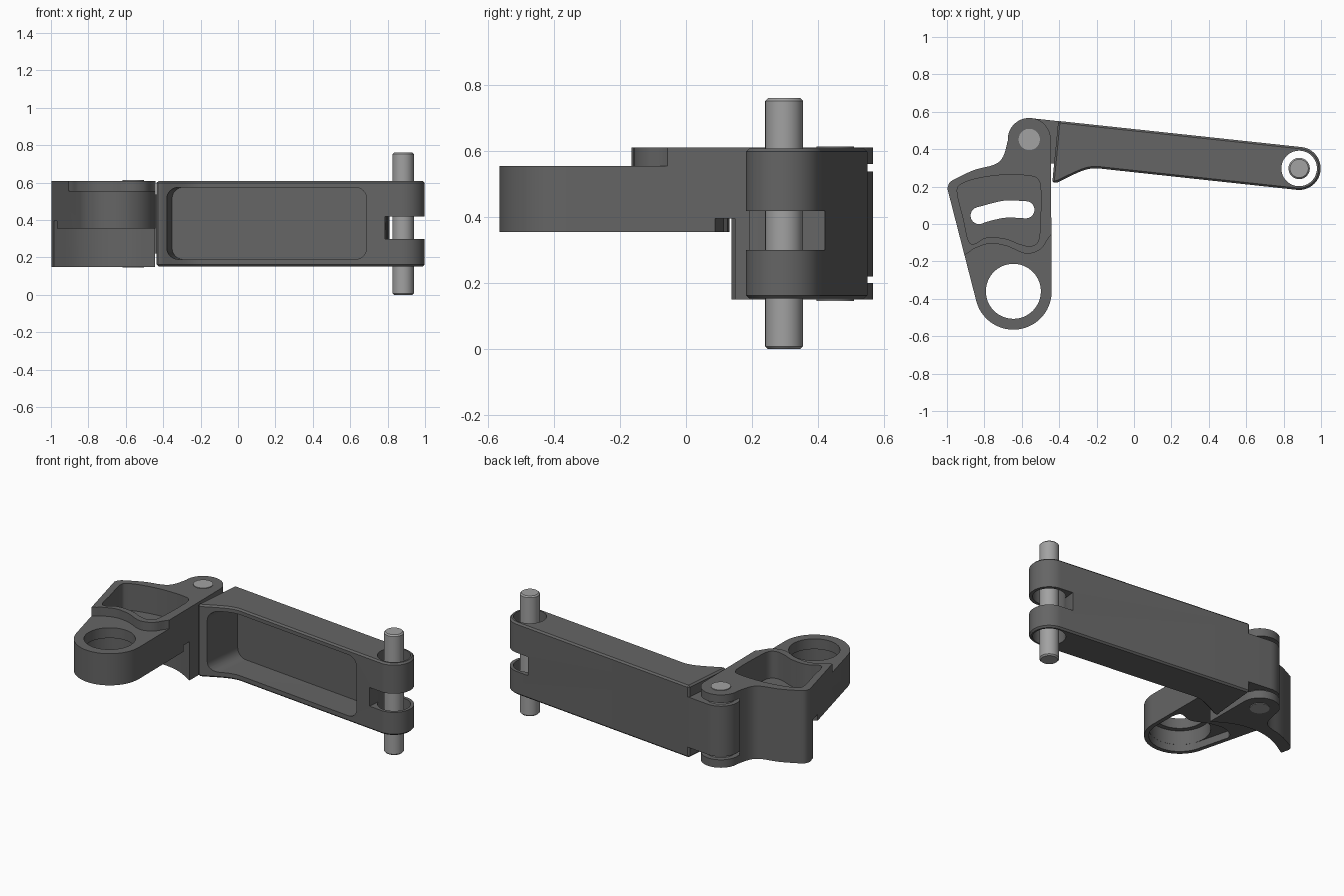
import bpy, bmesh
from math import sin, cos, radians, atan2, degrees
from mathutils import Matrix, Vector

if "Cube" in bpy.data.objects:
    bpy.data.objects.remove(bpy.data.objects["Cube"])

HINGE = Vector((-0.56, 0.452))
TIP = Vector((0.883, 0.297))
RING = Vector((-0.645, -0.36))
U = (TIP - HINGE).normalized()          # along the arm
N = Vector((-U.y, U.x))                 # across the arm, to the back
TILT = degrees(atan2(U.y, U.x))


def material(name, grey):
    m = bpy.data.materials.new(name)
    m.diffuse_color = (grey, grey, grey, 1)
    m.use_nodes = True
    m.node_tree.nodes["Principled BSDF"].inputs["Base Color"].default_value = m.diffuse_color
    return m


DARK = material("dark_metal", 0.13)
LIGHT = material("pin_metal", 0.36)


def arc(c, r, a0, a1, n=24):
    return [(c[0] + r * cos(radians(a0 + (a1 - a0) * i / n)),
             c[1] + r * sin(radians(a0 + (a1 - a0) * i / n))) for i in range(n + 1)]


def circle(c, r, n=64):
    return arc(c, r, 0, 360, n)[:-1]


def smooth(pts, closed=False, n=6):
    """Catmull-Rom curve through points."""
    p = [Vector(q) for q in pts]
    m = len(p)
    get = (lambda i: p[i % m]) if closed else (lambda i: p[max(0, min(m - 1, i))])
    out = []
    for i in range(m if closed else m - 1):
        a, b, c, d = (get(i + k) for k in (-1, 0, 1, 2))
        for j in range(n):
            t = j / n
            out.append(0.5 * (2 * b + (c - a) * t + (2 * a - 5 * b + 4 * c - d) * t * t
                              + (3 * b - a - 3 * c + d) * t ** 3))
    return [tuple(q) for q in out] + ([] if closed else [tuple(p[-1])])


def prism(name, pts, z0, z1, matrix=None, mat=DARK):
    bm = bmesh.new()
    face = bm.faces.new([bm.verts.new((x, y, z0)) for x, y in pts])
    ext = bmesh.ops.extrude_face_region(bm, geom=[face])
    top = [g for g in ext["geom"] if isinstance(g, bmesh.types.BMVert)]
    bmesh.ops.translate(bm, verts=top, vec=(0, 0, z1 - z0))
    if matrix:
        bm.transform(matrix)
    bmesh.ops.recalc_face_normals(bm, faces=bm.faces)
    me = bpy.data.meshes.new(name)
    bm.to_mesh(me)
    bm.free()
    me.materials.append(mat)
    ob = bpy.data.objects.new(name, me)
    bpy.context.collection.objects.link(ob)
    return ob


def bevel(ob, width):
    m = ob.modifiers.new("bevel", 'BEVEL')
    m.width, m.segments = width, 1
    m.limit_method, m.angle_limit = 'ANGLE', radians(50)


def finish(ob, cutters=(), unions=()):
    """Apply the booleans, shade, and drop the helpers."""
    for helper in list(unions) + list(cutters):
        m = ob.modifiers.new("bool", 'BOOLEAN')
        m.operation = 'UNION' if helper in unions else 'DIFFERENCE'
        m.solver = 'EXACT'
        m.object = helper
        helper.hide_render = True
    bpy.ops.object.select_all(action='DESELECT')
    bpy.context.view_layer.objects.active = ob
    ob.select_set(True)
    bpy.ops.object.convert(target='MESH')
    bpy.ops.object.shade_smooth_by_angle(angle=radians(30))
    for helper in list(unions) + list(cutters):
        bpy.data.objects.remove(helper)


# Bracket: outer outline, counter-clockwise from the lug
back = smooth([(-0.675, 0.445), (-0.70, 0.36), (-0.745, 0.318), (-0.85, 0.29),
               (-0.945, 0.247), (-0.985, 0.222), (-0.998, 0.19)])
outline = arc(HINGE, 0.115, 0, 178) + back + arc(RING, 0.205, 195, 360, 36)
bracket = prism("bracket", outline, 0.15, 0.61)

# Underside: curved front of the rear wall, and the curved step before it
wall_arc = smooth([(-1.1, 0.06), (-0.98, 0.14), (-0.85, 0.212), (-0.72, 0.24),
                   (-0.58, 0.22), (-0.445, 0.15), (-0.3, 0.06)])
step_arc = smooth([(-1.15, -0.02), (-0.96, 0.07), (-0.84, 0.118), (-0.72, 0.132),
                   (-0.58, 0.12), (-0.445, 0.088), (-0.25, 0.02)])
hollow = arc(RING, 0.178, 195, 360, 30) + smooth(
    [(-0.467, -0.22), (-0.49, -0.165), (-0.58, -0.185), (-0.68, -0.145),
     (-0.78, -0.13), (-0.85, -0.16), (-0.87, -0.20)])

# Raised rim front edge, pocket, and swept slot with round ends
wave = smooth([(-1.05, -0.23), (-0.905, -0.165), (-0.85, -0.13), (-0.77, -0.105),
               (-0.68, -0.118), (-0.58, -0.158), (-0.50, -0.135), (-0.445, -0.06), (-0.35, 0.03)])
pocket = smooth([(-0.945, 0.17), (-0.92, 0.215), (-0.83, 0.245), (-0.70, 0.262),
                 (-0.56, 0.258), (-0.51, 0.235), (-0.498, 0.17), (-0.50, 0.03),
                 (-0.51, -0.085), (-0.55, -0.118), (-0.61, -0.108), (-0.69, -0.078),
                 (-0.79, -0.073), (-0.85, -0.105), (-0.885, -0.09), (-0.91, 0.02)], True)
line = smooth([(-0.828, 0.045), (-0.76, 0.065), (-0.68, 0.08), (-0.578, 0.076)])
slot = (arc(line[-1], 0.046, -92, 88, 12) + [(x, y + 0.046) for x, y in line[-3:2:-1]]
        + arc(line[0], 0.046, 106, 286, 12) + [(x, y - 0.046) for x, y in line[3:-2]])

finish(bracket, [
    prism("cut_under_rear", wall_arc + [(-0.3, -0.1), (-1.1, -0.1)], 0.0, 0.355),
    prism("cut_step", [p for p in wall_arc if -1.08 < p[0] < -0.32]
          + [p for p in step_arc[::-1] if -1.08 < p[0] < -0.32], 0.0, 0.395),
    prism("cut_under_front", [(-1.2, -1), (-0.2, -1), (-0.2, 0.03), (-1.2, 0.03)], -0.01, 0.355),
    prism("cut_top_front", wave + [(-0.3, -1), (-1.05, -1)], 0.555, 0.8),
    prism("cut_pocket", pocket, 0.44, 0.8),
    prism("cut_slot", slot, -0.02, 0.9),
    prism("cut_ring_hole", circle(RING, 0.147), -0.03, 0.91),
    prism("cut_ring_recess", circle(RING, 0.177), -0.04, 0.49),
    prism("cut_hollow", hollow, -0.05, 0.40),
    prism("cut_lug_gap", circle(HINGE, 0.12), 0.20, 0.56),
])

# Arm: body, hinge tongue, front pocket, fork slot, pin hole
body = (arc(TIP, 0.115, TILT - 90, TILT + 90, 32)
        + [(-0.405, 0.551), (-0.437, 0.22)]
        + smooth([(-0.41, 0.222), (-0.32, 0.266), (-0.26, 0.29), (-0.21, 0.298), (-0.16, 0.294)]))
arm = prism("arm", body, 0.153, 0.608)
bevel(arm, 0.01)
end = HINGE + U * 0.175
tongue = prism("tongue", arc(HINGE, 0.114, TILT + 90, TILT + 270)
               + [tuple(end - N * 0.114), tuple(end + N * 0.114)], 0.22, 0.538)

a0, a1, z0, z1, r = -1.25, -0.185, 0.19, 0.575, 0.06
rect = (arc((a1 - r, z0 + r), r, -90, 0, 8) + arc((a1 - r, z1 - r), r, 0, 90, 8)
        + arc((a0 + r, z1 - r), r, 90, 180, 8) + arc((a0 + r, z0 + r), r, 180, 270, 8))
o = TIP + N * 0.07
frame = Matrix(((U.x, 0, -N.x, o.x), (U.y, 0, -N.y, o.y), (0, 1, 0, 0), (0, 0, 0, 1)))
s = TIP - U * 0.086
fork = [tuple(s - N * 0.3), tuple(s + U * 0.4 - N * 0.3),
        tuple(s + U * 0.4 + N * 0.3), tuple(s + N * 0.3)]
finish(arm, [prism("cut_arm_pocket", rect, 0.0, 0.5, frame),
             prism("cut_fork", fork, 0.30, 0.418),
             prism("cut_pin_hole", circle(TIP, 0.095), 0.0, 0.9)], [tongue])

# Pins and hinge washers
for name, c, lo, hi in (("fork_pin", TIP, 0.0, 0.76), ("hinge_pin", HINGE, 0.146, 0.614)):
    pin = prism(name, circle(c, 0.057, 48), lo, hi, mat=LIGHT)
    if name == "fork_pin":
        bevel(pin, 0.008)
    finish(pin)
for name, lo, hi in (("lower_washer", 0.198, 0.222), ("upper_washer", 0.536, 0.562)):
    finish(prism(name, circle(HINGE, 0.085, 48), lo, hi, mat=LIGHT))
